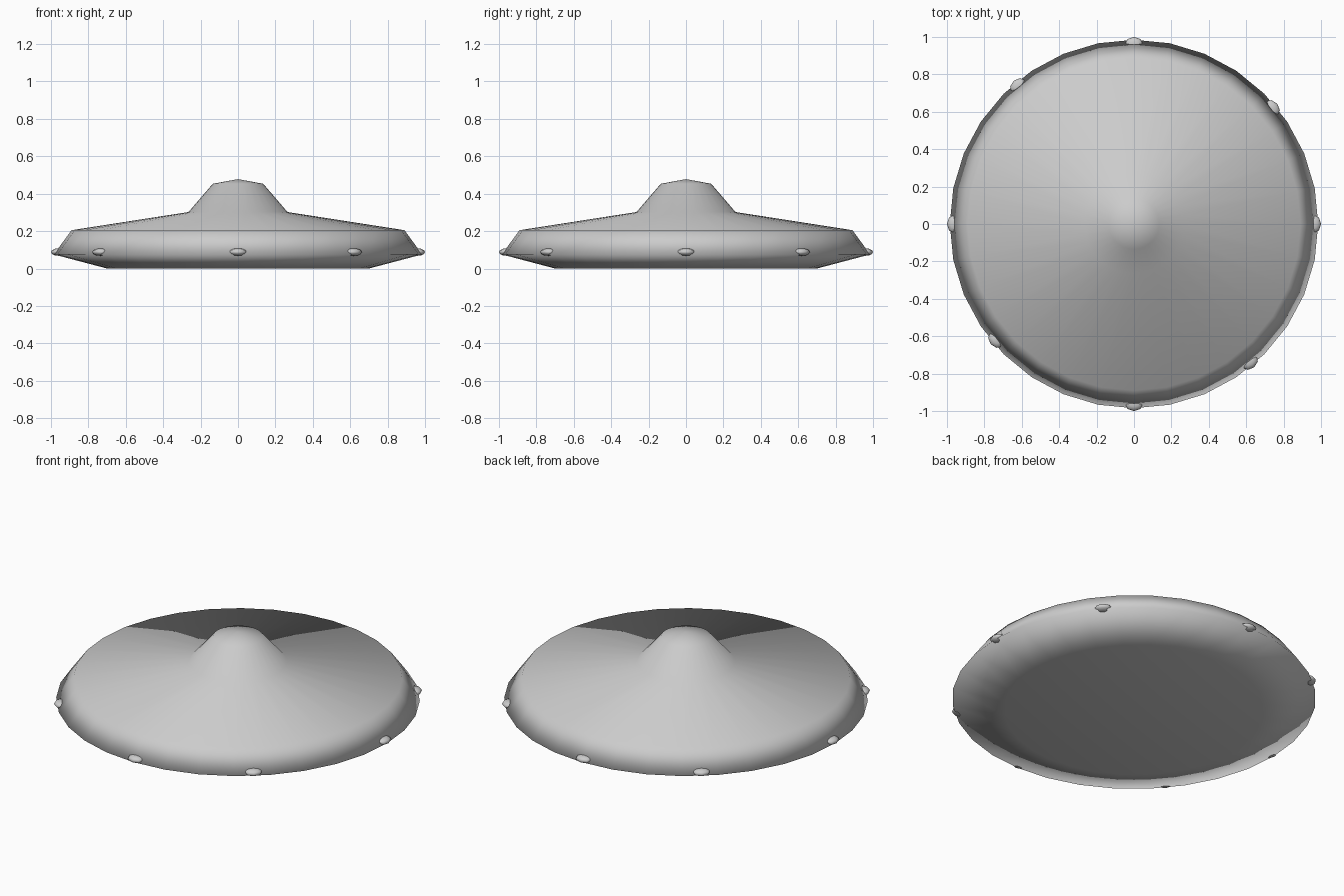
import bpy, bmesh
from math import radians, cos, sin, tau

if "Cube" in bpy.data.objects:
    bpy.data.objects.remove(bpy.data.objects["Cube"])

SIDES = 32


def finish(bm, name):
    bmesh.ops.recalc_face_normals(bm, faces=bm.faces)
    for f in bm.faces:
        f.smooth = True
    mesh = bpy.data.meshes.new(name)
    bm.to_mesh(mesh)
    bm.free()
    obj = bpy.data.objects.new(name, mesh)
    bpy.context.collection.objects.link(obj)
    return obj


def lathe(name, profile):
    """Spin a (radius, z) profile round z, closing it at both poles."""
    bm = bmesh.new()
    rings = [[bm.verts.new((r * cos(tau * i / SIDES), r * sin(tau * i / SIDES), z))
              for i in range(SIDES)] for r, z in profile[1:-1]]
    base = bm.verts.new((0, 0, profile[0][1]))
    tip = bm.verts.new((0, 0, profile[-1][1]))
    for i in range(SIDES):
        j = (i + 1) % SIDES
        bm.faces.new((base, rings[0][j], rings[0][i]))
        bm.faces.new((tip, rings[-1][i], rings[-1][j]))
        for a, b in zip(rings, rings[1:]):
            bm.faces.new((a[i], a[j], b[j], b[i]))
    return finish(bm, name)


# Saucer hull with its domed cabin
lathe("saucer_hull", [(0, 0), (0.70, 0), (0.985, 0.075), (0.89, 0.205),
                      (0.265, 0.302), (0.135, 0.453), (0, 0.478)])

# Small lamps half sunk into the rim
for n, angle in enumerate(a + 90 * k for k in range(4) for a in (0, 40)):
    bm = bmesh.new()
    bmesh.ops.create_uvsphere(bm, u_segments=8, v_segments=6, radius=1)
    bmesh.ops.scale(bm, verts=bm.verts, vec=(0.04, 0.05, 0.02))
    lamp = finish(bm, f"rim_lamp_{n + 1}")
    t = radians(angle)
    lamp.location = (0.96 * cos(t), 0.96 * sin(t), 0.088)
    lamp.rotation_euler.z = t
